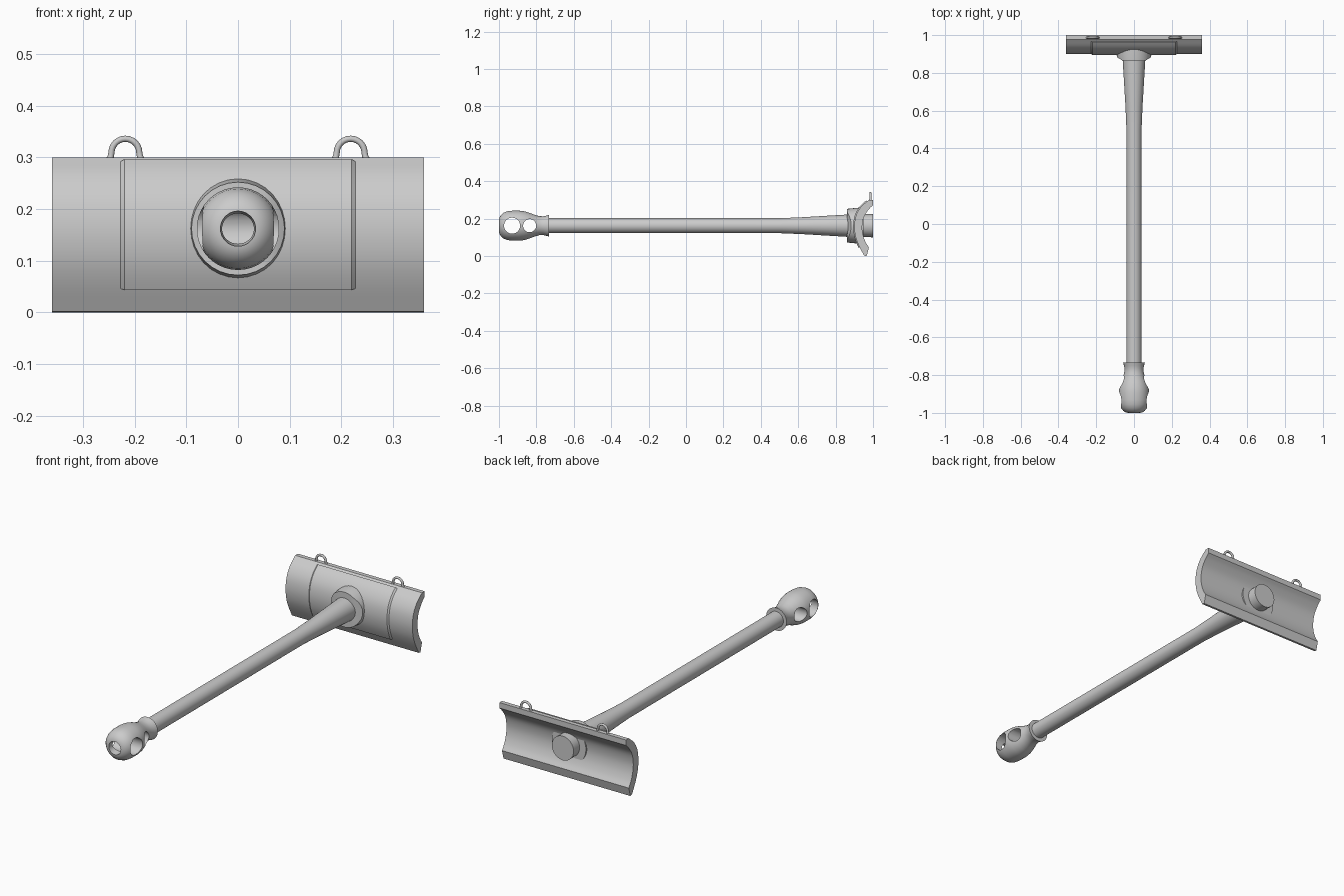
import bpy, bmesh, math
from mathutils import Vector

if "Cube" in bpy.data.objects:
    bpy.data.objects.remove(bpy.data.objects["Cube"])

AXIS_Z = 0.162
steel = bpy.data.materials.new("grey_steel")
steel.diffuse_color = (0.6, 0.6, 0.6, 1)
steel.use_nodes = True
steel.node_tree.nodes["Principled BSDF"].inputs["Base Color"].default_value = steel.diffuse_color


def make(name, verts, faces):
    bm = bmesh.new()
    vs = [bm.verts.new(v) for v in verts]
    for f in faces:
        bm.faces.new([vs[i] for i in f])
    bmesh.ops.recalc_face_normals(bm, faces=bm.faces[:])
    me = bpy.data.meshes.new(name)
    bm.to_mesh(me)
    bm.free()
    ob = bpy.data.objects.new(name, me)
    bpy.context.collection.objects.link(ob)
    me.materials.append(steel)
    return ob


def activate(ob):
    bpy.ops.object.select_all(action='DESELECT')
    ob.select_set(True)
    bpy.context.view_layer.objects.active = ob


def smooth(ob, angle=32):
    activate(ob)
    bpy.ops.object.shade_smooth_by_angle(angle=math.radians(angle))


def lathe(name, profile, n=32, bend=None):
    """Closed solid turned around the long axis; profile is (y, radius)."""
    verts, faces = [], []
    for y, r in profile:
        for k in range(n):
            a = 2 * math.pi * k / n
            x = r * math.cos(a)
            verts.append((x, bend(x, y) if bend else y, AXIS_Z + r * math.sin(a)))
    for i in range(len(profile) - 1):
        for k in range(n):
            k2 = (k + 1) % n
            faces.append((i*n + k, i*n + k2, (i+1)*n + k2, (i+1)*n + k))
    last = (len(profile) - 1) * n
    faces += [tuple(range(n)), tuple(range(last, last + n))]
    return make(name, verts, faces)


def spline(pts, steps=4):
    """Smooth curve through the given points."""
    p = [Vector(q) for q in pts]
    p = [2*p[0] - p[1]] + p + [2*p[-1] - p[-2]]
    out = []
    for i in range(1, len(p) - 2):
        a, b, c, d = p[i-1:i+3]
        for s in range(steps):
            t = s / steps
            out.append(0.5 * (2*b + (c-a)*t + (2*a-5*b+4*c-d)*t*t + (3*b-a-3*c+d)*t**3))
    return out + [p[-2]]


# Curved blade: closed (y, z) section run along x
front = spline([(.978, .30), (.937, .265), (.91, .22), (.90, .165),
                (.905, .11), (.922, .06), (.952, .002)])
back = spline([(.978, .045), (.96, .075), (.946, .115), (.942, .16),
               (.952, .21), (.978, .25), (1.0, .272)])
section = front + [Vector((.966, 0))] + back + [Vector((1.0, .30))]
m = len(section)
verts = [(x, p.x, p.y) for x in (-.36, .36) for p in section]
faces = [(i, (i+1) % m, m + (i+1) % m, m + i) for i in range(m)]
faces += [tuple(range(m)), tuple(range(m, 2*m))]
smooth(make("blade", verts, faces))

# Raised panel following the blade front, with chamfered sides
strip = [p for p in front if .038 < p.y < .297]
verts, faces = [], []
for i, p in enumerate(strip):
    a, b = strip[max(i-1, 0)], strip[min(i+1, len(strip)-1)]
    t = (b - a).normalized()
    out = Vector((t.y, -t.x))
    if out.x > 0:
        out = -out
    for x, lift in ((-.23, -.002), (-.22, .006), (.22, .006), (.23, -.002)):
        q = p + out * lift
        verts.append((x, q.x, q.y))
for i in range(len(strip) - 1):
    for k in range(3):
        faces.append((4*i + k, 4*i + k + 1, 4*i + k + 5, 4*i + k + 4))
e = 4 * (len(strip) - 1)
faces += [(4*i, 4*i + 4, 4*i + 7, 4*i + 3) for i in range(len(strip) - 1)]
faces += [(0, 1, 2, 3), (e, e + 1, e + 2, e + 3)]
smooth(make("blade_panel", verts, faces), 25)

# Handle, widening toward the blade and passing through it
smooth(lathe("handle", [(-.80, .04), (.50, .04), (.62, .045), (.87, .06), (1.0, .062)]))


# Collar around the handle, its front falling away to the sides
def saddle(x, y):
    return y + max(0, abs(x) - .055) * .6 if y < .9 else y


smooth(lathe("collar", [(.862, .05), (.862, .072), (.862, .09), (.93, .097), (.95, .097)], bend=saddle))

# Rounded end knob with a flared neck
knob = lathe("end_knob", [(-1.0, .03), (-.998, .042), (-.99, .056), (-.975, .069),
                          (-.955, .077), (-.93, .08), (-.89, .08), (-.865, .077),
                          (-.835, .068), (-.81, .058), (-.785, .051), (-.765, .05),
                          (-.75, .053), (-.733, .058)], 40)


def bore(y, r):
    bpy.ops.mesh.primitive_cylinder_add(vertices=32, radius=r, depth=.4,
                                        location=(0, y, AXIS_Z), rotation=(0, math.pi / 2, 0))
    return bpy.context.object


# Side holes and the tapered hole in the end
for cutter in (bore(-.93, .043), bore(-.836, .035),
               lathe("end_cut", [(-1.02, .034), (-.995, .034), (-.93, .025)])):
    cutter.hide_render = True
    mod = knob.modifiers.new("hole", 'BOOLEAN')
    mod.operation = 'DIFFERENCE'
    mod.solver = 'EXACT'
    mod.object = cutter
    activate(knob)
    bpy.ops.object.modifier_apply(modifier=mod.name)
    bpy.data.objects.remove(cutter)
smooth(knob)

# Wire loops on the top edge
for side, sx in (("left", -1), ("right", 1)):
    path = [(-.030, .295), (-.028, .303)]
    path += [(-.027 * math.cos(math.pi * k / 12), .309 + .027 * math.sin(math.pi * k / 12))
             for k in range(13)]
    path += [(.028, .303), (.030, .295)]
    verts, faces, n = [], [], 10
    for i, (x, z) in enumerate(path):
        a, b = path[max(i-1, 0)], path[min(i+1, len(path)-1)]
        t = Vector((b[0] - a[0], 0, b[1] - a[1])).normalized()
        nrm = Vector((-t.z, 0, t.x))
        r = .008 if i in (0, len(path) - 1) else .006
        for k in range(n):
            w = 2 * math.pi * k / n
            verts.append(Vector((sx * .218 + x, .986, z)) + nrm * r * math.cos(w)
                         + Vector((0, r * math.sin(w), 0)))
    for i in range(len(path) - 1):
        for k in range(n):
            k2 = (k + 1) % n
            faces.append((i*n + k, i*n + k2, (i+1)*n + k2, (i+1)*n + k))
    last = (len(path) - 1) * n
    faces += [tuple(range(n)), tuple(range(last, last + n))]
    smooth(make(side + "_loop", verts, faces), 40)
